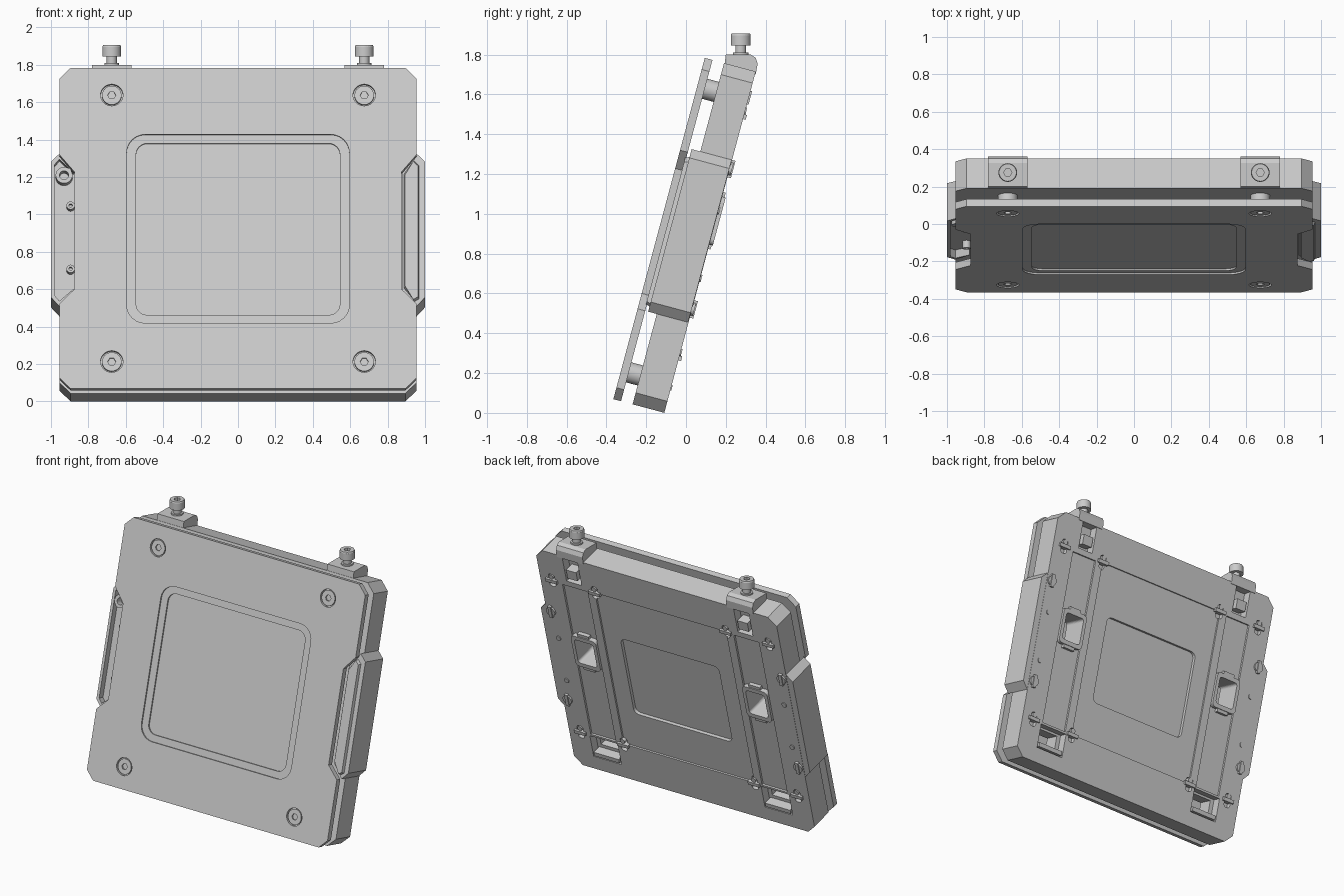
import bpy, bmesh, math
from mathutils import Matrix, Vector

cube = bpy.data.objects.get("Cube")
if cube:
    bpy.data.objects.remove(cube)

grey = bpy.data.materials.new("light_grey")
grey.use_nodes = True
grey.diffuse_color = (0.6, 0.6, 0.6, 1)
grey.node_tree.nodes["Principled BSDF"].inputs["Base Color"].default_value = (0.6, 0.6, 0.6, 1)

# The panel leans back: its frame is x across, y up the slope, z out of the front
LEAN = Matrix.Translation((0, -0.365, 0.069)) @ Matrix.Rotation(math.radians(75), 4, "X")
SIDES = (-1, 1)


def prism(name, outline, d0, d1, frame=LEAN, inset=0):
    """Extrude an outline from depth d0 to d1, measured backwards from the front."""
    bm = bmesh.new()
    cx = sum(p[0] for p in outline) / len(outline)
    cy = sum(p[1] for p in outline) / len(outline)
    front = []
    for x, y in outline:
        sx = inset if x < cx else -inset
        sy = inset if y < cy else -inset
        front.append(bm.verts.new((x + sx, y + sy, -d0)))
    back = [bm.verts.new((x, y, -d1)) for x, y in outline]
    bm.faces.new(front)
    bm.faces.new(back)
    for i in range(len(outline)):
        j = (i + 1) % len(outline)
        bm.faces.new((front[i], front[j], back[j], back[i]))
    bmesh.ops.recalc_face_normals(bm, faces=bm.faces)
    mesh = bpy.data.meshes.new(name)
    bm.to_mesh(mesh)
    bm.free()
    mesh.materials.append(grey)
    ob = bpy.data.objects.new(name, mesh)
    bpy.context.collection.objects.link(ob)
    ob.matrix_world = frame
    return ob


def box(x, y, w, h):
    return [(x - w / 2, y - h / 2), (x + w / 2, y - h / 2),
            (x + w / 2, y + h / 2), (x - w / 2, y + h / 2)]


def rounded(x, y, w, h, r, steps=6):
    pts = []
    for k, (sx, sy) in enumerate(((1, 1), (-1, 1), (-1, -1), (1, -1))):
        for i in range(steps + 1):
            a = math.pi / 2 * (k + i / steps)
            pts.append((x + sx * (w / 2 - r) + r * math.cos(a),
                        y + sy * (h / 2 - r) + r * math.sin(a)))
    return pts


def circle(x, y, r, n=28):
    return [(x + r * math.cos(2 * math.pi * i / n), y + r * math.sin(2 * math.pi * i / n))
            for i in range(n)]


def cut(ob, outline, d0, d1):
    cutter = prism("cutter", outline, d0, d1)
    mod = ob.modifiers.new("cut", "BOOLEAN")
    mod.operation, mod.solver, mod.object = "DIFFERENCE", "EXACT", cutter
    bpy.context.view_layer.update()
    mesh = bpy.data.meshes.new_from_object(ob.evaluated_get(bpy.context.evaluated_depsgraph_get()))
    ob.modifiers.clear()
    ob.data = mesh
    bpy.data.objects.remove(cutter)


def smooth(ob):
    for p in ob.data.polygons:
        p.use_smooth = True
    ob.data.set_sharp_from_angle(angle=math.radians(35))


def flip(outline, s):
    return [(s * x, y) for x, y in outline]


# Front plate with clipped corners and a notch on each side
TOP, HALF, CLIP = 1.775, 0.955, 0.06
half = [(HALF - CLIP, 0), (HALF, CLIP), (HALF, 0.47), (0.875, 0.55), (0.875, 1.2),
        (HALF, 1.295), (HALF, TOP - CLIP), (HALF - CLIP, TOP)]
plate = prism("front_plate", half + flip(half[::-1], -1), 0, 0.04)
cut(plate, rounded(0, 0.885, 1.19, 1.045, 0.1), -0.02, 0.01)
cut(plate, rounded(0, 0.885, 1.09, 0.95, 0.06), -0.02, 0.02)

# Plate fasteners and the spacers behind them
for s in SIDES:
    for y in (0.15, 1.625):
        x = 0.675 * s
        cut(plate, circle(x, y, 0.06), -0.02, 0.018)
        smooth(prism("spacer", circle(x, y, 0.052), 0.04, 0.102))
        head = prism("plate_screw", circle(x, y, 0.052), 0.004, 0.02, inset=0)
        cut(head, circle(x, y, 0.022, 6), -0.01, 0.014)
        smooth(head)

# Rear housing
BACK = 0.265
corner = [(HALF - CLIP, 0), (HALF, CLIP), (HALF, TOP - CLIP), (HALF - CLIP, TOP)]
housing = prism("housing", corner + flip(corner[::-1], -1), 0.1, BACK)
prism("housing_front_boss", rounded(0, 0.885, 0.84, 0.66, 0.05), 0.08, 0.101)

# Recessed middle field and window on the back
cut(housing, box(0, 0.915, 1.04, 1.25), BACK - 0.012, 0.3)
cut(housing, rounded(0, 0.885, 0.78, 0.62, 0.04), BACK - 0.035, 0.3)

for s in SIDES:
    x = 0.68 * s
    # Long channel, lower pocket with opening, upper slot
    cut(housing, box(x, 0.91, 0.2, 1.24), BACK - 0.014, 0.3)
    cut(housing, box(x, 0.19, 0.22, 0.17), BACK - 0.06, 0.3)
    cut(housing, box(x, 0.215, 0.16, 0.09), 0.05, 0.3)
    cut(housing, box(x, 1.69, 0.12, 0.24), BACK - 0.06, 0.3)
    prism("lower_bar", box(x, 0.13, 0.2, 0.03), BACK - 0.06, BACK + 0.005)
    prism("upper_block", box(x, 1.64, 0.08, 0.07), BACK - 0.07, BACK + 0.008)

    # Open latch window with a raised frame
    cut(housing, rounded(x, 1.0, 0.15, 0.19, 0.02), 0.05, 0.3)
    frame = prism("latch_frame", rounded(x, 1.0, 0.2, 0.25, 0.03), BACK - 0.05, BACK + 0.018)
    cut(frame, rounded(x, 1.0, 0.15, 0.19, 0.02), 0.05, 0.4)
    for y in (0.87, 1.13):
        prism("latch_tab", box(x, y, 0.09, 0.035), BACK - 0.02, BACK + 0.012)

    # Small clips around the channel ends
    for cx in (0.52, 0.86):
        for y in (0.285, 1.54):
            cut(housing, rounded(cx * s, y, 0.05, 0.1, 0.02), BACK - 0.03, 0.3)
            prism("clip_bar", box(cx * s, y, 0.09, 0.025), BACK - 0.03, BACK + 0.014)
            smooth(prism("clip_pin", circle(cx * s, y + 0.03, 0.018, 16), BACK - 0.03, BACK + 0.006))

    # Edge clips and small fixing studs
    for y in (0.54, 1.27):
        smooth(prism("edge_clip", circle(0.915 * s, y, 0.035, 16), BACK - 0.02, BACK + 0.012))
        prism("edge_clip_bar", box(0.915 * s, y, 0.025, 0.09), BACK - 0.02, BACK + 0.018)
    for y in (0.7, 1.05):
        stud = prism("stud", circle(0.895 * s, y, 0.018, 16), BACK - 0.02, BACK + 0.006)
        smooth(stud)

# Side bulges, the left one covered and the right one open
bulge = [(0.88, 0.56), (HALF, 0.47), (1, 0.52), (1, 1.27), (HALF, 1.315), (0.88, 1.21)]
for s, name in ((1, "left_side_bulge"), (-1, "right_side_bulge")):
    prism(name, flip(bulge, s), 0.1, BACK - 0.002)
    rim = prism(name + "_rim", flip(bulge, s), 0.055, 0.101)
    if s < 0:
        cut(rim, flip([(0.87, 0.575), (0.955, 0.5), (0.98, 0.53), (0.98, 1.255),
                       (0.955, 1.285), (0.87, 1.2)], s), 0.0, 0.2)
cover = [(0.885, 0.57), (0.945, 0.495), (0.97, 0.51), (0.97, 1.25), (0.945, 1.275), (0.885, 1.2)]
prism("left_side_cover", cover, 0.035, 0.06, inset=0.008)

# Fixing eye and pins in the open side
eye = prism("fixing_eye", circle(-0.93, 1.195, 0.045), 0.05, 0.11)
cut(eye, circle(-0.93, 1.195, 0.024), 0, 0.2)
smooth(eye)
for y in (0.68, 1.03):
    pin = prism("side_pin", circle(-0.895, y, 0.022, 16), 0.06, 0.11)
    cut(pin, circle(-0.895, y, 0.01, 6), 0, 0.08)
    smooth(pin)

# Hanging lugs on top with upright thumb screws
ACROSS = Matrix(((0, 0, 1, 0), (1, 0, 0, 0), (0, 1, 0, 0), (0, 0, 0, 1)))
lug = [(0.19, 1.72), (0.2, 1.8), (0.325, 1.8), (0.35, 1.785), (0.36, 1.755), (0.35, 1.7)]
for s in SIDES:
    x = 0.675 * s
    prism("hanging_lug", lug, -x - 0.105, -x + 0.105, ACROSS)
    level = Matrix.Identity(4)
    smooth(prism("thumb_screw_shaft", circle(x, 0.275, 0.027), -1.86, -1.79, level))
    smooth(prism("thumb_screw_collar", circle(x, 0.275, 0.04), -1.81, -1.79, level))
    smooth(prism("thumb_screw_head", circle(x, 0.275, 0.05), -1.896, -1.845, level))
    rim = prism("thumb_screw_rim", circle(x, 0.275, 0.05), -1.905, -1.895, level, inset=0.003)
    rim.matrix_world = level
    bore = prism("cutter", circle(x, 0.275, 0.022, 6), -1.95, -1.87, level)
    for ob in [o for o in bpy.data.objects if o.name.startswith("thumb_screw") and o.data.vertices[0].co.x * s > 0]:
        mod = ob.modifiers.new("socket", "BOOLEAN")
        mod.operation, mod.solver, mod.object = "DIFFERENCE", "EXACT", bore
    bore.name = "socket_cutter"
    bore.hide_render = True
    bore.hide_set(True)
